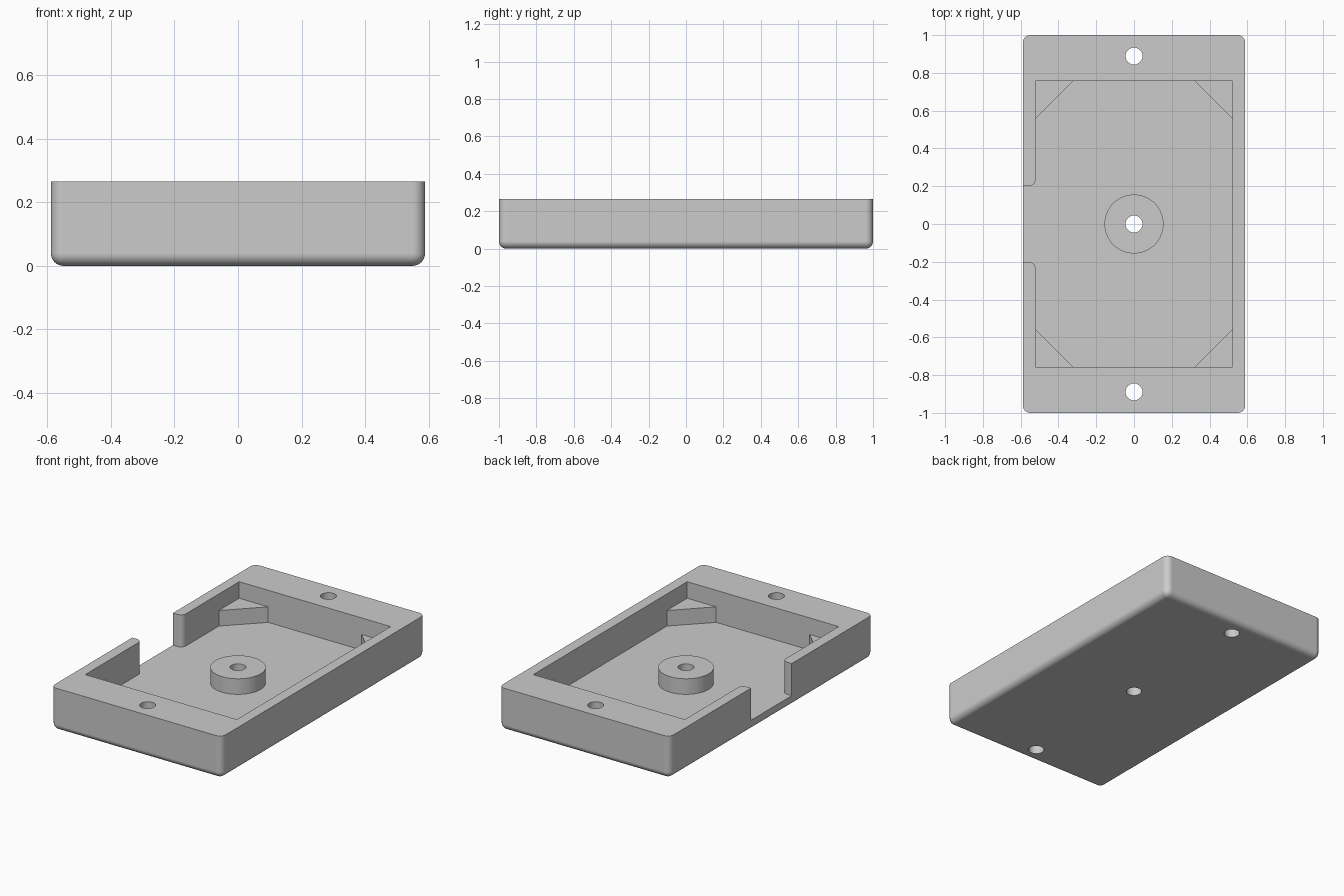
import bpy, bmesh, math

cube = bpy.data.objects.get("Cube")
if cube:
    bpy.data.objects.remove(cube, do_unlink=True)

# Main dimensions
HALF_X, HALF_Y, HEIGHT = 0.588, 1.0, 0.265
IN_X, IN_Y, FLOOR = 0.522, 0.757, 0.065
STEP_TOP = 0.162
FILLET = 0.039
NOTCH, LIP = 0.2, 0.035
ABOVE = HEIGHT + 0.1

grey = bpy.data.materials.new("plain grey")
grey.use_nodes = True
colour = (0.6, 0.6, 0.6, 1)
grey.diffuse_color = colour
grey.node_tree.nodes["Principled BSDF"].inputs["Base Color"].default_value = colour


def prism(name, outline, z0, z1, rounded=False):
    """Extrude a plan outline; optionally fillet its upright and bottom edges."""
    bm = bmesh.new()
    base = bm.faces.new([bm.verts.new((x, y, z0)) for x, y in outline])
    top = bmesh.ops.extrude_face_region(bm, geom=[base])["geom"]
    for v in top:
        if isinstance(v, bmesh.types.BMVert):
            v.co.z = z1
    bmesh.ops.recalc_face_normals(bm, faces=bm.faces)
    if rounded:
        edges = [e for e in bm.edges if min(v.co.z for v in e.verts) < z0 + 0.001]
        bmesh.ops.bevel(bm, geom=edges, offset=FILLET, segments=8,
                        profile=0.5, affect='EDGES')
    mesh = bpy.data.meshes.new(name)
    bm.to_mesh(mesh)
    bm.free()
    mesh.materials.append(grey)
    obj = bpy.data.objects.new(name, mesh)
    bpy.context.collection.objects.link(obj)
    return obj


def arc(cx, cy, r, start, end, steps):
    angles = [math.radians(start + (end - start) * i / steps) for i in range(steps + 1)]
    return [(cx + r * math.cos(a), cy + r * math.sin(a)) for a in angles]


def circle(cx, cy, r, sides=64):
    return arc(cx, cy, r, 0, 360, sides)[:-1]


def combine(target, tool, operation):
    """Apply a boolean and discard the tool."""
    mod = target.modifiers.new(tool.name, 'BOOLEAN')
    mod.operation, mod.object, mod.solver = operation, tool, 'EXACT'
    bpy.context.view_layer.objects.active = target
    bpy.ops.object.modifier_apply(modifier=mod.name)
    bpy.data.objects.remove(tool, do_unlink=True)


# Outer shell, open edge kept sharp
tray = prism("tray", [(-HALF_X, -HALF_Y), (HALF_X, -HALF_Y),
                      (HALF_X, HALF_Y), (-HALF_X, HALF_Y)], 0, HEIGHT, True)

# Cavity with a side opening whose inner corners are rounded
lip_x, lip_y, out_x = -IN_X - LIP, NOTCH + LIP, -HALF_X - 0.1
cavity = [(-IN_X, -IN_Y), (IN_X, -IN_Y), (IN_X, IN_Y), (-IN_X, IN_Y)]
cavity += arc(lip_x, lip_y, LIP, 0, -90, 8)
cavity += [(out_x, NOTCH), (out_x, -NOTCH)]
cavity += arc(lip_x, -lip_y, LIP, 90, 0, 8)
combine(tray, prism("cavity", cavity, FLOOR, ABOVE), 'DIFFERENCE')

# Triangular corner supports, sunk slightly into the walls and floor
SINK, LEG = 0.02, 0.24
for sx in (-1, 1):
    for sy in (-1, 1):
        x, y = sx * (IN_X + SINK), sy * (IN_Y + SINK)
        corner = [(x, y), (x - sx * LEG, y), (x, y - sy * LEG)]
        combine(tray, prism("corner_support", corner, FLOOR - SINK, STEP_TOP), 'UNION')

# Centre boss
combine(tray, prism("centre_boss", circle(0, 0, 0.156), FLOOR - SINK, STEP_TOP), 'UNION')

# Screw holes through both ends and the boss
for y in (-0.889, 0, 0.889):
    combine(tray, prism("screw_hole", circle(0, y, 0.045, 40), -0.1, ABOVE), 'DIFFERENCE')

# Smooth fillets and bores, crisp edges elsewhere
bpy.ops.object.select_all(action='DESELECT')
tray.select_set(True)
bpy.context.view_layer.objects.active = tray
bpy.ops.object.shade_smooth_by_angle(angle=math.radians(30))
normals = tray.modifiers.new("even_normals", 'WEIGHTED_NORMAL')
normals.keep_sharp = True
